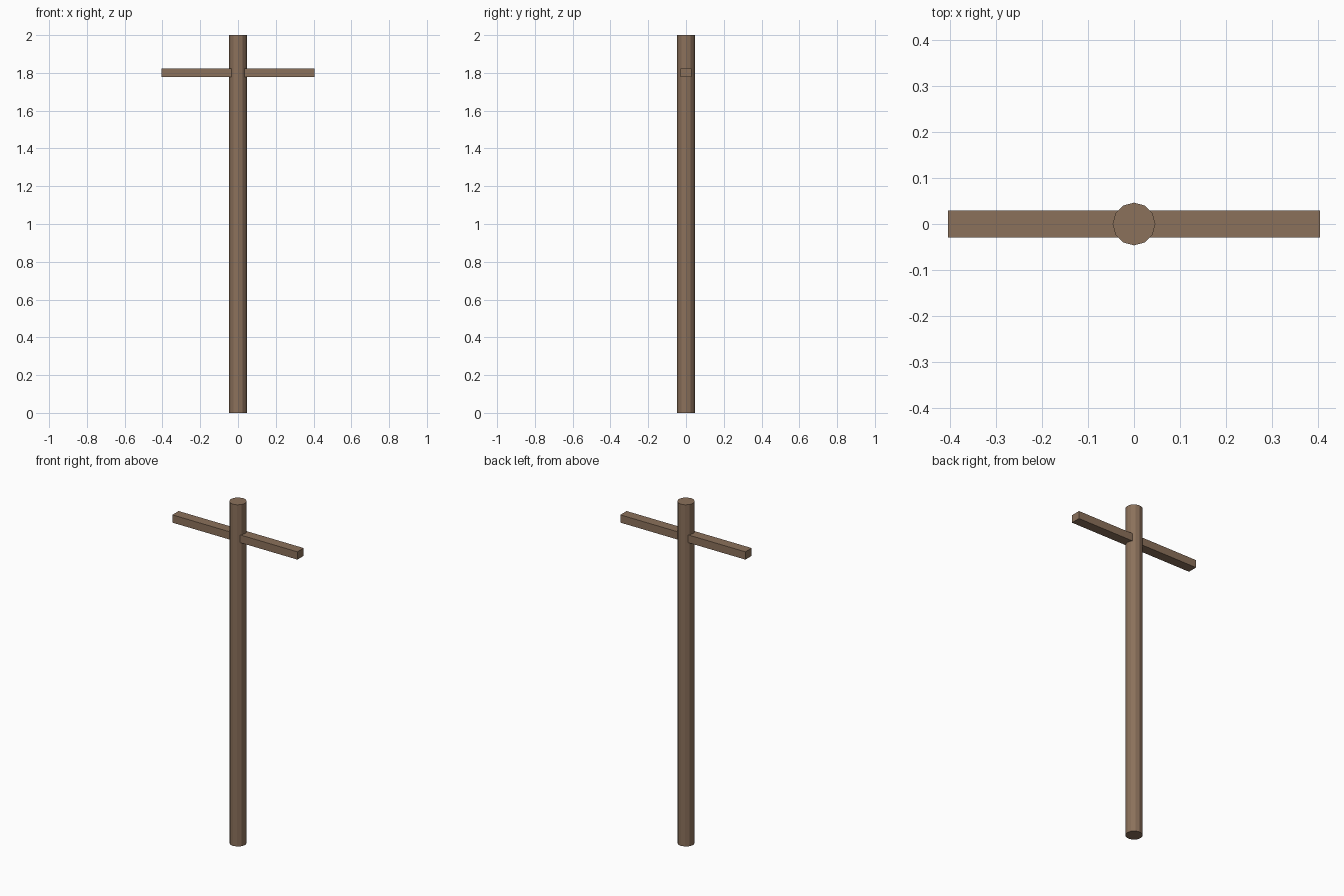
import bpy

if "Cube" in bpy.data.objects:
    bpy.data.objects.remove(bpy.data.objects["Cube"])

wood = bpy.data.materials.new("brown wood")
wood.diffuse_color = (0.26, 0.165, 0.105, 1)
wood.use_nodes = True
wood.node_tree.nodes["Principled BSDF"].inputs["Base Color"].default_value = wood.diffuse_color

# upright post: twelve-sided, flat faces
bpy.ops.mesh.primitive_cylinder_add(vertices=12, radius=0.0465, depth=2.0, location=(0, 0, 1.0))
post = bpy.context.object
post.name = "post"
post.data.materials.append(wood)

# crossbar through the post near the top
bpy.ops.mesh.primitive_cube_add(size=1, location=(0, 0, 1.8))
bar = bpy.context.object
bar.name = "crossbar"
bar.scale = (0.81, 0.058, 0.0455)
bpy.ops.object.transform_apply(location=False, rotation=False, scale=True)
bar.data.materials.append(wood)
